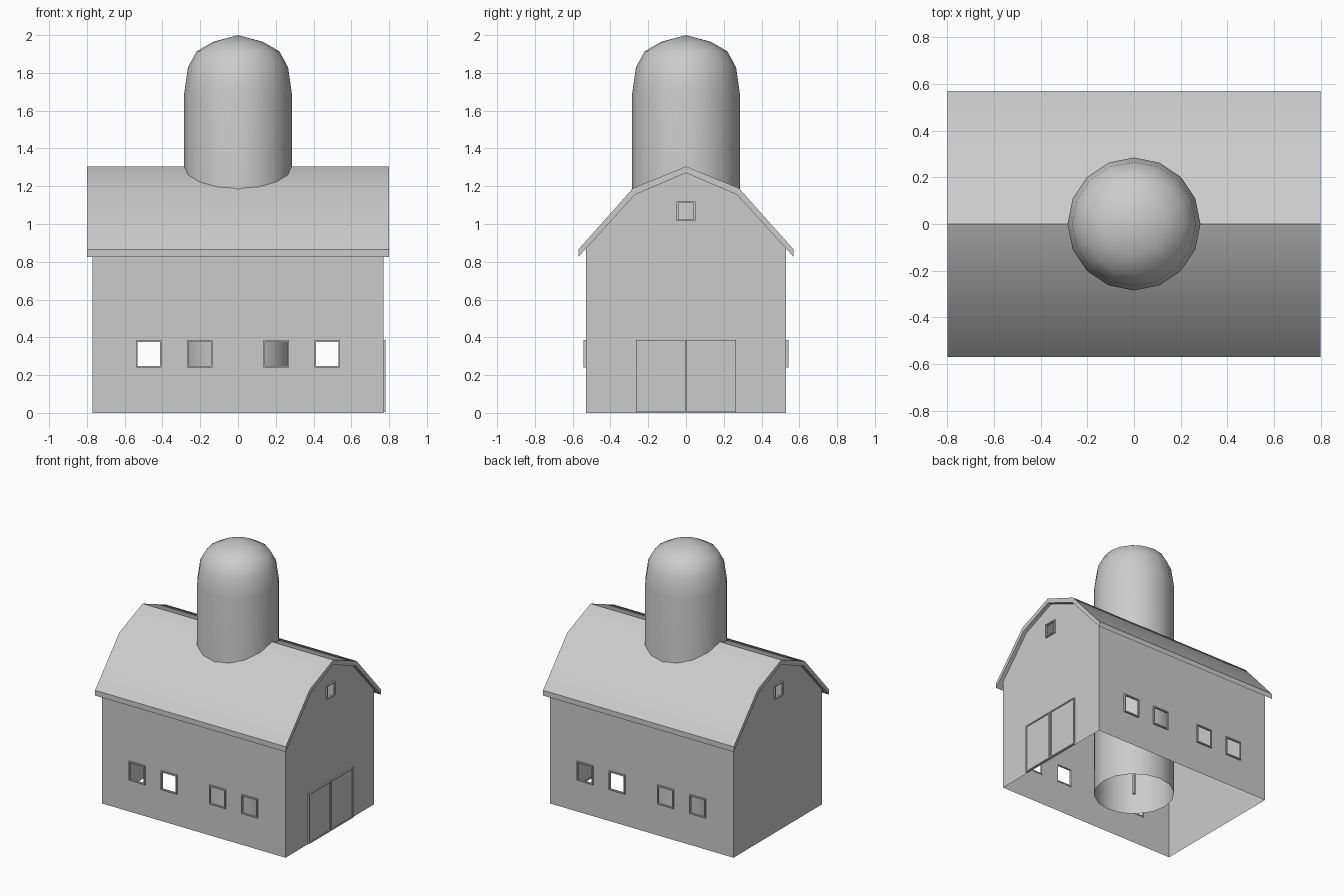
import bpy, bmesh, math

if "Cube" in bpy.data.objects:
    bpy.data.objects.remove(bpy.data.objects["Cube"])

W, D = 0.77, 0.53            # half length and half depth of the walls
WIN_X = [(-0.54, -0.405), (-0.27, -0.135), (0.135, 0.27), (0.405, 0.54)]
WIN_Z = (0.24, 0.385)
F = 0.009                    # frame width


def make(name, verts, faces, smooth=None):
    me = bpy.data.meshes.new(name)
    me.from_pydata(verts, [], faces)
    bm = bmesh.new()
    bm.from_mesh(me)
    bmesh.ops.remove_doubles(bm, verts=bm.verts, dist=1e-5)
    bmesh.ops.recalc_face_normals(bm, faces=bm.faces)
    bm.to_mesh(me)
    bm.free()
    ob = bpy.data.objects.new(name, me)
    bpy.context.collection.objects.link(ob)
    if smooth:
        bpy.ops.object.select_all(action='DESELECT')
        ob.select_set(True)
        bpy.context.view_layer.objects.active = ob
        bpy.ops.object.shade_smooth_by_angle(angle=math.radians(smooth))
    return ob


def on_side(s):              # (across, up, outward) -> long wall at y = s * D
    return lambda u, z, o: (u, s * (D + o), z)


def on_end(s):               # (across, up, outward) -> gable wall at x = s * W
    return lambda u, z, o: (s * (W + o), u, z)


def polys(name, place, shapes):
    verts, faces = [], []
    for sh in shapes:
        faces.append(range(len(verts), len(verts) + len(sh)))
        verts += [place(u, z, 0) for u, z in sh]
    return make(name, verts, [list(f) for f in faces])


def rect(u0, u1, z0, z1):
    return [(u0, z0), (u1, z0), (u1, z1), (u0, z1)]


def frame(name, place, u0, u1, z0, z1, panel=False):
    # square tube around an opening, with an optional recessed panel
    rings = []
    for inset, o in ((0, -0.003), (0, 0.012), (F, 0.012), (F, -0.003)):
        rings += [place(u, z, o) for u, z in rect(u0 + inset, u1 - inset, z0 + inset, z1 - inset)]
    faces = [[r * 4 + i, r * 4 + (i + 1) % 4, (r + 1) % 4 * 4 + (i + 1) % 4, (r + 1) % 4 * 4 + i]
             for r in range(4) for i in range(4)]
    make(name, rings, faces)
    if panel:
        p = [place(u, z, 0.006) for u, z in rect(u0 + F, u1 - F, z0 + F, z1 - F)]
        make(name + "_panel", p, [[0, 1, 2, 3]])


# Long walls with four open windows each
for s, label in ((-1, "front"), (1, "back")):
    place = on_side(s)
    cuts = [-W] + [c for a, b in WIN_X for c in (a + F, b - F)] + [W]
    levels = [0, WIN_Z[0] + F, WIN_Z[1] - F, 0.869]
    cells = [rect(cuts[i], cuts[i + 1], levels[j], levels[j + 1])
             for i in range(len(cuts) - 1) for j in range(3) if not (j == 1 and i % 2)]
    polys(label + "_wall", place, cells)
    for i, (a, b) in enumerate(WIN_X):
        frame(f"{label}_window_frame_{i + 1}", place, a, b, *WIN_Z)

# Gable walls with a small loft window
h, lo, hi = 0.041, 1.024, 1.111
top = 1.27 - h * 0.115 / 0.27
for s, label in ((-1, "left"), (1, "right")):
    place = on_end(s)
    shapes = [rect(-h, h, 0, lo), [(-h, hi), (h, hi), (h, top), (0, 1.27), (-h, top)]]
    for m in (-1, 1):
        shapes.append([(m * h, 0), (m * 0.27, 0), (m * 0.27, 1.155), (m * h, top), (m * h, hi), (m * h, lo)])
        shapes.append([(m * 0.27, 0), (m * D, 0), (m * D, 0.869), (m * 0.27, 1.155)])
    polys(label + "_gable", place, shapes)
    frame(label + "_loft_window_frame", place, -0.05, 0.05, 1.015, 1.12)

# Pair of barn doors on the right end
frame("door_1", on_end(1), -0.266, -0.002, 0.005, 0.385, True)
frame("door_2", on_end(1), 0.002, 0.266, 0.005, 0.385, True)

# Gambrel roof: one folded profile along the length
half = [(0.28, 1.19), (0.57, 0.865), (0.57, 0.825), (0.27, 1.155)]
prof = [(0, 1.305)] + half + [(0, 1.27)] + [(-y, z) for y, z in reversed(half)]
n = len(prof)
verts = [(x, y, z) for x in (-0.8, 0.8) for y, z in prof]
faces = [[i, (i + 1) % n, n + (i + 1) % n, n + i] for i in range(n)]
for b in (0, n):             # end caps
    for i in (0, 1, 2, 3, 4):
        if i < 2:
            faces.append([b + i, b + i + 1, b + (4 if i == 0 else 3), b + (5 if i == 0 else 4)][:4])
    faces.append([b, b + 5, b + 6, b + 9])
    faces.append([b + 9, b + 6, b + 7, b + 8])
# smooth the gentle fold, keep the ridge sharp
make("roof", verts, faces, 30)

# Silo with a domed top, open underneath
SEG = 16
rings = [(0.285, 0), (0.285, 1.69), (0.265, 1.83), (0.218, 1.915), (0.133, 1.964)]
verts = [(r * math.cos(2 * math.pi * k / SEG), r * math.sin(2 * math.pi * k / SEG), z)
         for r, z in rings for k in range(SEG)] + [(0, 0, 2.0)]
faces = [[j * SEG + k, j * SEG + (k + 1) % SEG, (j + 1) * SEG + (k + 1) % SEG, (j + 1) * SEG + k]
         for j in range(len(rings) - 1) for k in range(SEG)]
last = (len(rings) - 1) * SEG
faces += [[last + k, last + (k + 1) % SEG, len(verts) - 1] for k in range(SEG)]
make("silo", verts, faces, 40)

# Thin pole inside the silo
bpy.ops.mesh.primitive_cylinder_add(vertices=8, radius=0.012, depth=1.95, location=(0, 0, 0.975))
bpy.context.object.name = "silo_pole"
